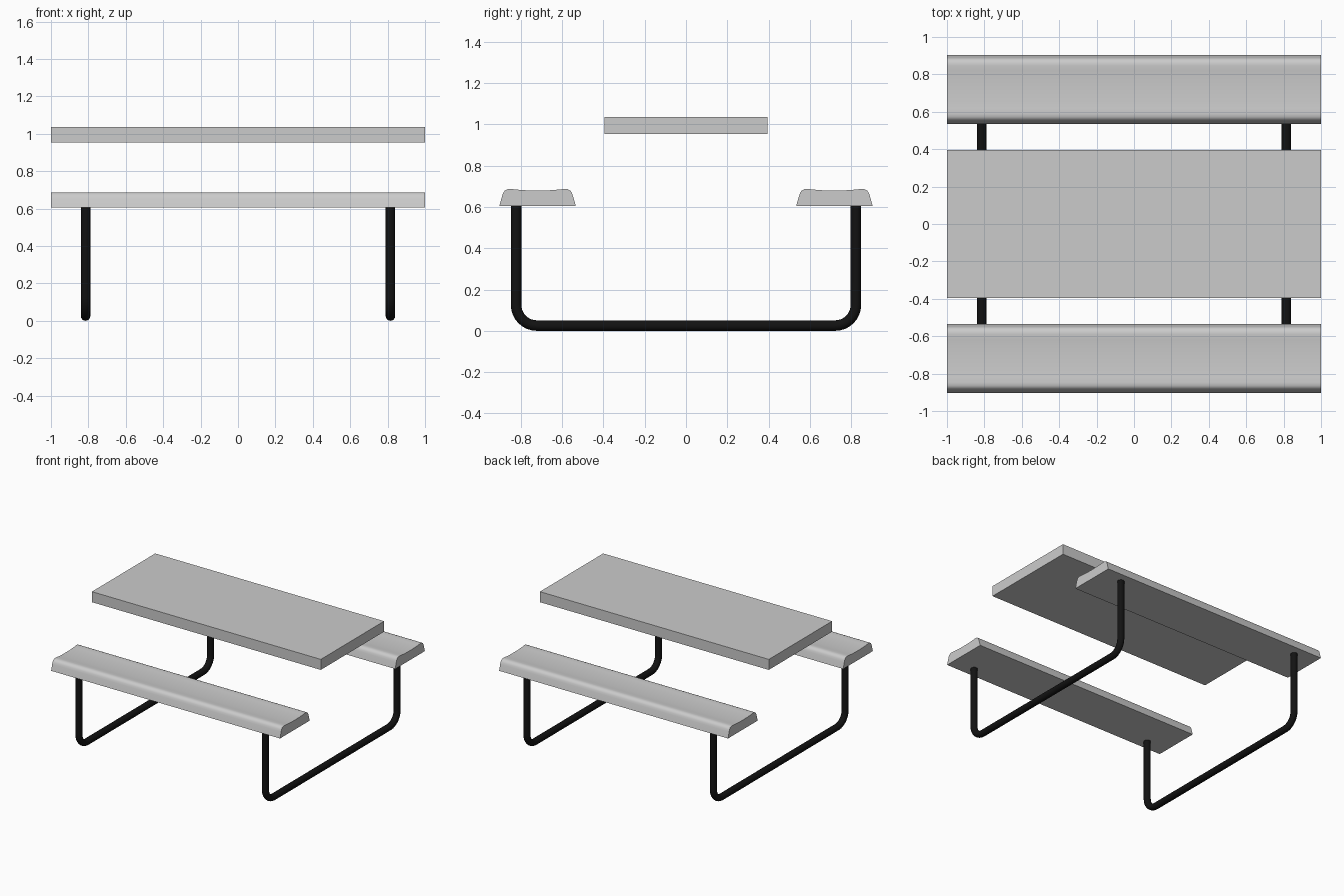
import bpy, bmesh, math

if "Cube" in bpy.data.objects:
    bpy.data.objects.remove(bpy.data.objects["Cube"])


def add_mesh(name, bm):
    bmesh.ops.recalc_face_normals(bm, faces=bm.faces[:])
    mesh = bpy.data.meshes.new(name)
    bm.to_mesh(mesh)
    bm.free()
    ob = bpy.data.objects.new(name, mesh)
    bpy.context.collection.objects.link(ob)
    return ob


def smooth(ob):
    bpy.ops.object.select_all(action='DESELECT')
    ob.select_set(True)
    bpy.context.view_layer.objects.active = ob
    bpy.ops.object.shade_smooth_by_angle(angle=math.radians(40))


# Table top: plain slab
bm = bmesh.new()
bmesh.ops.create_cube(bm, size=1)
bmesh.ops.scale(bm, vec=(2, 0.79, 0.083), verts=bm.verts)
bmesh.ops.translate(bm, vec=(0, 0, 0.994), verts=bm.verts)
add_mesh("table_top", bm)

# Seats: half profile (offset from seat centre, z) mirrored and extruded along x
half = [(0.185, 0.605), (0.179, 0.627), (0.172, 0.652), (0.167, 0.667),
        (0.159, 0.679), (0.146, 0.686), (0.128, 0.687), (0.10, 0.684),
        (0.06, 0.681)]
profile = half + [(0, 0.680)] + [(-y, z) for y, z in reversed(half)]
for side, name in ((-1, "front_seat"), (1, "back_seat")):
    bm = bmesh.new()
    face = bm.faces.new([bm.verts.new((-1, side * 0.719 + y, z)) for y, z in profile])
    ext = bmesh.ops.extrude_face_region(bm, geom=[face], use_keep_orig=True)
    verts = [v for v in ext["geom"] if isinstance(v, bmesh.types.BMVert)]
    bmesh.ops.translate(bm, vec=(2, 0, 0), verts=verts)
    smooth(add_mesh(name, bm))

# Legs: round tube swept along a U path with rounded lower corners
black = bpy.data.materials.new("black_metal")
black.diffuse_color = (0.006, 0.006, 0.006, 1)
black.use_nodes = True
black.node_tree.nodes["Principled BSDF"].inputs["Base Color"].default_value = black.diffuse_color
R, LEG_Y, BEND, SIDES = 0.0255, 0.823, 0.10, 16
corner = []
for i in range(9):
    a = math.radians(90 * i / 8)
    corner.append((LEG_Y - BEND + BEND * math.cos(a), R + BEND - BEND * math.sin(a), -a))
right = [(LEG_Y, 0.61, 0)] + corner
# Each entry is y, z and the angle of the outward direction in the y-z plane
path = right + [(-y, z, -math.pi - a) for y, z, a in reversed(right)]

for x, name in ((-0.815, "left_leg_frame"), (0.815, "right_leg_frame")):
    bm = bmesh.new()
    rings = []
    for y, z, a in path:
        ring = []
        for k in range(SIDES):
            t = math.tau * k / SIDES
            out = R * math.cos(t)
            ring.append(bm.verts.new((x + R * math.sin(t),
                                      y + out * math.cos(a), z + out * math.sin(a))))
        rings.append(ring)
    for p, q in zip(rings, rings[1:]):
        for k in range(SIDES):
            n = (k + 1) % SIDES
            bm.faces.new((p[k], p[n], q[n], q[k]))
    bm.faces.new(rings[0])
    bm.faces.new(rings[-1])
    ob = add_mesh(name, bm)
    ob.data.materials.append(black)
    smooth(ob)
